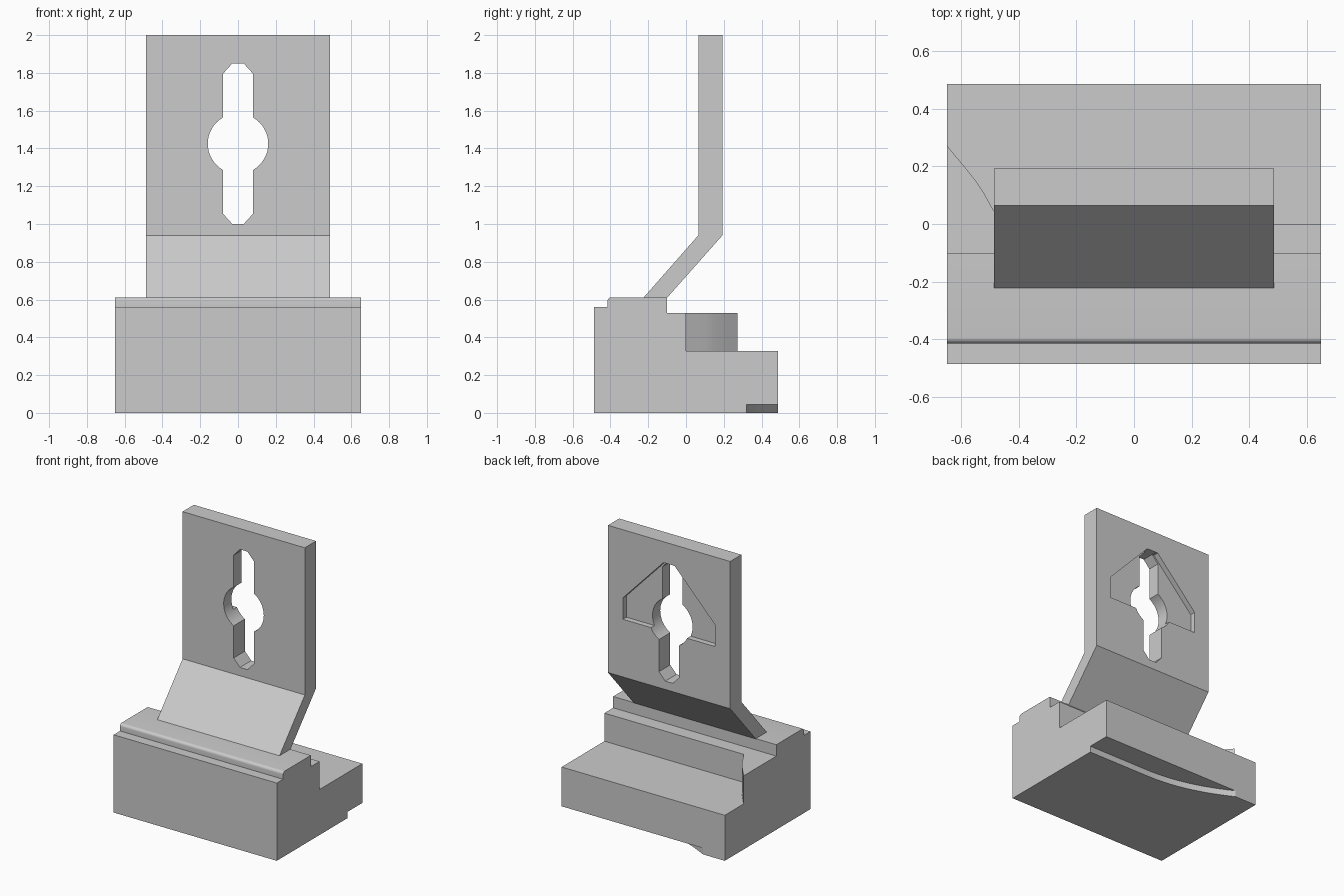
import bpy, bmesh, math
from mathutils import Vector

cube = bpy.data.objects.get("Cube")
if cube:
    bpy.data.objects.remove(cube, do_unlink=True)

grey = bpy.data.materials.new("plain_grey")
grey.use_nodes = True
COLOUR = (0.6, 0.6, 0.6, 1)
grey.diffuse_color = COLOUR
grey.node_tree.nodes["Principled BSDF"].inputs["Base Color"].default_value = COLOUR


def prism(name, outline, axis, start, end):
    """Extrude a 2D outline along x (y,z points), y (x,z points) or z (x,y points)."""
    place = {"x": lambda a, b: (start, a, b),
             "y": lambda a, b: (a, start, b),
             "z": lambda a, b: (a, b, start)}[axis]
    step = Vector([end - start if axis == k else 0 for k in "xyz"])
    bm = bmesh.new()
    face = bm.faces.new([bm.verts.new(place(a, b)) for a, b in outline])
    top = bmesh.ops.extrude_face_region(bm, geom=[face])["geom"]
    bmesh.ops.translate(bm, verts=[v for v in top if isinstance(v, bmesh.types.BMVert)], vec=step)
    bmesh.ops.recalc_face_normals(bm, faces=bm.faces)
    mesh = bpy.data.meshes.new(name)
    bm.to_mesh(mesh)
    bm.free()
    mesh.materials.append(grey)
    obj = bpy.data.objects.new(name, mesh)
    bpy.context.collection.objects.link(obj)
    return obj


def cut(target, cutter):
    """Subtract the cutter from the target, then drop the cutter."""
    cutter.hide_render = True
    mod = target.modifiers.new("cut", "BOOLEAN")
    mod.operation, mod.solver, mod.object = "DIFFERENCE", "EXACT", cutter
    bpy.context.view_layer.objects.active = target
    bpy.ops.object.modifier_apply(modifier=mod.name)
    bpy.data.objects.remove(cutter, do_unlink=True)


def arc(cx, cy, r, a0, a1, n):
    angles = [math.radians(a0 + (a1 - a0) * i / n) for i in range(n + 1)]
    return [(cx + r * math.cos(a), cy + r * math.sin(a)) for a in angles]


def smooth(obj):
    bpy.ops.object.select_all(action="DESELECT")
    obj.select_set(True)
    bpy.context.view_layer.objects.active = obj
    bpy.ops.object.shade_smooth_by_angle(angle=math.radians(25))


# Stepped base block with a rounded front lip
lip = arc(-0.395, 0.592, 0.02, 90, 180, 6)
base = prism("base_block", [(-0.487, 0), (0.487, 0), (0.487, 0.53), (-0.1, 0.53), (-0.1, 0.612)]
             + lip + [(-0.415, 0.56), (-0.487, 0.56)], "x", -0.65, 0.65)

# Lower rear shelf, leaving a curved shoulder at one end
cut(base, prism("shelf_cutter", [(0.7, 0), (-0.46, 0), (-0.49, 0.05), (-0.52, 0.104), (-0.55, 0.15),
                                 (-0.6, 0.212), (-0.65, 0.272), (-0.7, 0.33), (-0.7, 0.6), (0.7, 0.6)],
                "z", 0.328, 0.7))

# Curved recess under the rear edge
curve = [(0.15 - 0.65 * t, 0.32 + 0.18 * t * t) for t in [i / 14 for i in range(15)]]
cut(base, prism("recess_cutter", [(0.7, 0.6), (0.7, 0.32)] + curve + [(-0.5, 0.6)], "z", -0.1, 0.045))
smooth(base)

# Bent mounting plate
plate = prism("mounting_plate", [(-0.269, 0.56), (-0.144, 0.56), (0.193, 0.94), (0.193, 2),
                                 (0.065, 2), (0.065, 0.94)], "x", -0.487, 0.487)

# Shallow roof-shaped pocket on the back of the plate
cut(plate, prism("pocket_cutter", [(-0.367, 1.355), (0.367, 1.355), (0.367, 1.51), (0.045, 1.849),
                                   (-0.045, 1.849), (-0.367, 1.51)], "y", 0.153, 0.3))

# Keyhole slot with chamfered ends and a round middle
side = [(0.03, 1), (0.08, 1.055)] + arc(0, 1.425, 0.16, -60, 60, 16) + [(0.08, 1.795), (0.03, 1.85)]
cut(plate, prism("slot_cutter", side + [(-x, z) for x, z in reversed(side)], "y", -0.2, 0.4))
smooth(plate)
